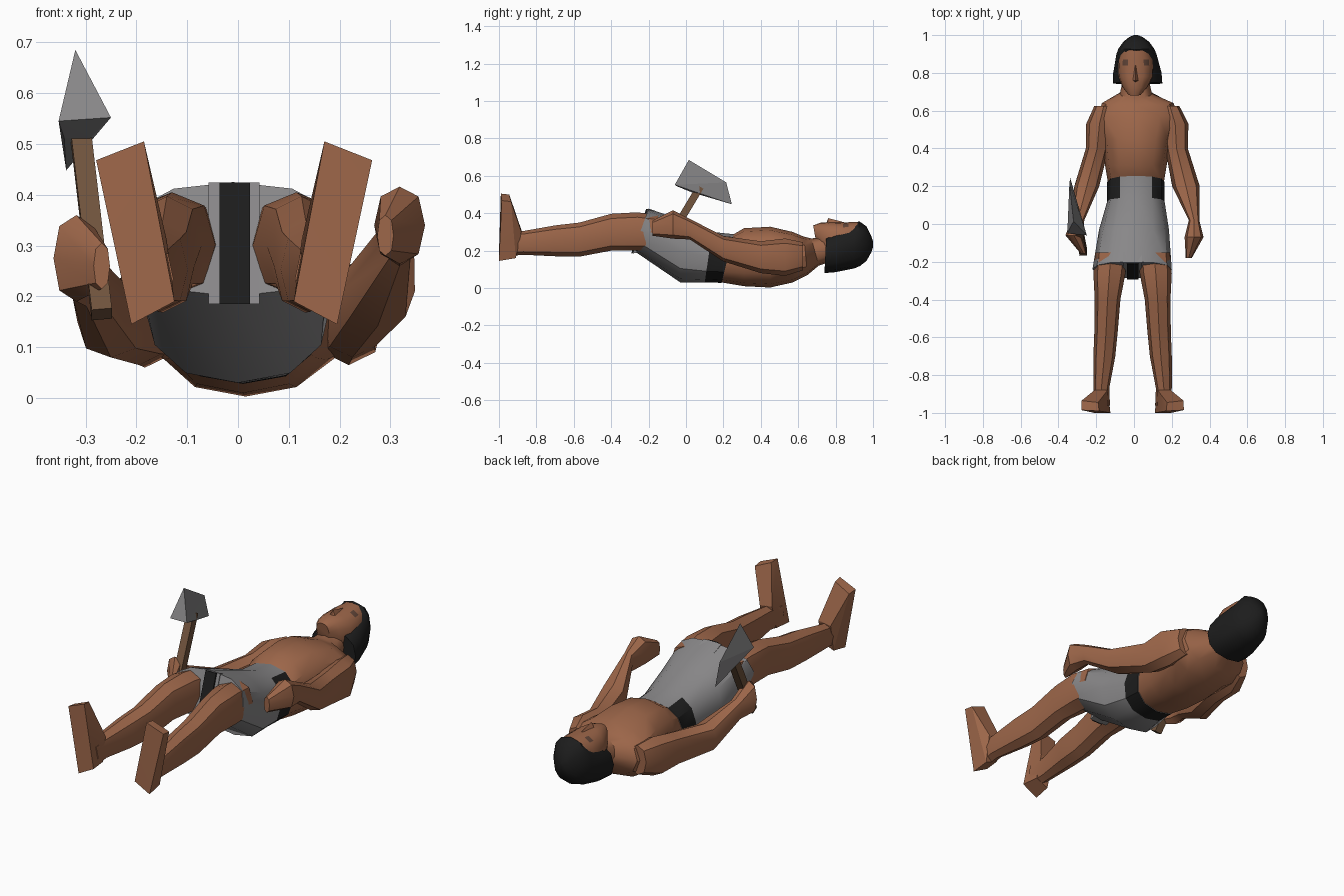
import bpy, bmesh, math
from mathutils import Vector


def material(name, rgb):
    m = bpy.data.materials.new(name)
    m.diffuse_color = (*rgb, 1)
    return m


SKIN = material("skin", (0.34, 0.135, 0.068))
CLOTH = material("grey cloth", (0.25, 0.245, 0.25))
BLACK = material("black", (0.012, 0.012, 0.012))
STONE = material("grey stone", (0.24, 0.235, 0.24))
WOOD = material("brown wood", (0.16, 0.085, 0.045))
EYE = material("dark eye", (0.12, 0.06, 0.04))


def finish(name, bm, mats, angle):
    bmesh.ops.recalc_face_normals(bm, faces=bm.faces)
    me = bpy.data.meshes.new(name)
    bm.to_mesh(me)
    bm.free()
    for m in mats:
        me.materials.append(m)
    ob = bpy.data.objects.new(name, me)
    bpy.context.collection.objects.link(ob)
    if angle:
        bpy.context.view_layer.objects.active = ob
        ob.select_set(True)
        bpy.ops.object.shade_smooth_by_angle(angle=math.radians(angle))
        ob.select_set(False)
    return ob


def loft(name, rings, mats, n=12, rule=None, power=0.85, angle=35):
    """Rings along y: (y at top, y at bottom, centre x, half width, z low, z high)."""
    bm = bmesh.new()
    sp = lambda v: math.copysign(abs(v) ** power, v) if abs(v) > 1e-6 else 0
    loops = []
    for yt, yb, cx, hw, zl, zh in rings:
        loop = []
        for i in range(n):
            a = 2 * math.pi * i / n
            c, s = sp(math.cos(a)), sp(math.sin(a))
            loop.append(bm.verts.new((cx + hw * c,
                                      (yt + yb) / 2 + s * (yt - yb) / 2,
                                      (zl + zh) / 2 + s * (zh - zl) / 2)))
        loops.append(loop)
    for k, (p, q) in enumerate(zip(loops, loops[1:])):
        for i in range(n):
            j = (i + 1) % n
            f = bm.faces.new((p[i], p[j], q[j], q[i]))
            if rule:
                f.material_index = rule(k, f.calc_center_median())
    bm.faces.new(loops[0])
    bm.faces.new(loops[-1])
    return finish(name, bm, mats, angle)


def hull(name, pts, mat, angle=0):
    bm = bmesh.new()
    for p in pts:
        bm.verts.new(p)
    r = bmesh.ops.convex_hull(bm, input=bm.verts)
    junk = [g for g in r["geom_interior"] if isinstance(g, bmesh.types.BMVert)]
    if junk:
        bmesh.ops.delete(bm, geom=junk, context="VERTS")
    return finish(name, bm, [mat], angle)


# Torso and neck
loft("torso", [
    (.25, .19, .01, .148, .03, .285),
    (.31, .31, .01, .163, .01, .32),
    (.45, .45, .015, .18, .003, .328),
    (.57, .57, .02, .21, .03, .30),
    (.63, .65, .02, .19, .07, .275),
    (.67, .71, .01, .085, .12, .265),
    (.76, .80, .01, .065, .15, .28)], [SKIN])

# Kilt with black belt; the front apron covers the belt
loft("kilt", [
    (-.20, -.28, -.01, .21, .20, .425),
    (-.03, -.03, 0, .185, .03, .365),
    (.14, .10, .01, .152, .03, .30),
    (.255, .19, .01, .152, .028, .288)], [CLOTH, BLACK],
    rule=lambda k, c: int(k == 2 and not (c.z > .2 and abs(c.x - .01) < .06)))

# Hanging strip between the legs, grey border behind black
for nm, x0, x1, d, m in (("loincloth_border", -.058, .042, 0, CLOTH),
                         ("loincloth_strip", -.036, .024, .008, BLACK)):
    hull(nm, [(x, y, z) for x in (x0, x1) for y, z in (
        (-.205 - d, .424), (-.285 - d, .185), (-.15, .40), (-.2, .2))], m)

# Legs and feet, mirrored with a small offset
for side, s, off in (("left", 1, 0), ("right", -1, -.015)):
    leg = [(-.15, .105, .085, .20, .39), (-.26, .115, .085, .20, .405),
           (-.40, .125, .068, .20, .397), (-.57, .133, .062, .168, .35),
           (-.70, .142, .058, .17, .335), (-.87, .158, .042, .178, .305),
           (-.96, .152, .040, .17, .30)]
    loft(side + "_leg", [(y, y, s * x + off, w, a, b) for y, x, w, a, b in leg],
         [SKIN], n=8)
    foot = [(.17, -.99, .505), (.264, -.985, .468), (.195, -1, .145), (.11, -1, .19),
            (.175, -.945, .50), (.262, -.935, .462), (.125, -.88, .31),
            (.195, -.88, .30), (.19, -.91, .16), (.12, -.91, .19)]
    hull(side + "_foot", [(s * x + off, y, z) for x, y, z in foot], SKIN, 25)

# Arms: (y, centre x, half width, centre z, half height)
arms = {
    "left": [(.625, .19, .05, .17, .075), (.53, .218, .07, .165, .10),
             (.40, .225, .06, .165, .085), (.20, .275, .073, .21, .068),
             (.02, .318, .028, .315, .055), (-.07, .318, .05, .34, .076),
             (-.18, .29, .016, .32, .04)],
    "right": [(.625, -.16, .05, .17, .075), (.53, -.183, .07, .16, .10),
              (.40, -.195, .06, .15, .085), (.20, -.25, .066, .15, .07),
              (.02, -.298, .035, .235, .055), (-.06, -.318, .045, .275, .085),
              (-.155, -.268, .016, .26, .045)]}
for side, pts in arms.items():
    loft(side + "_arm", [(y, y, x, w, z - h, z + h) for y, x, w, z, h in pts],
         [SKIN], n=8)

# Face with eyes and nose
loft("face", [
    (.68, .695, .003, .035, .25, .335), (.72, .735, .005, .068, .18, .35),
    (.78, .78, .01, .092, .15, .352), (.84, .84, .01, .095, .15, .35),
    (.87, .87, .01, .093, .15, .352), (.92, .92, .01, .078, .16, .352)],
    [SKIN, EYE], n=16,
    rule=lambda k, c: int(k == 3 and c.z > .3 and .022 < abs(c.x - .01) < .075))
hull("nose", [(-.012, .76, .34), (.028, .76, .34), (.008, .76, .374),
              (.008, .845, .352), (.008, .75, .345)], SKIN)

# Hair
loft("hair", [
    (.75, .74, .02, .130, .08, .275), (.80, .80, .018, .128, .085, .30),
    (.90, .90, .013, .106, .105, .338), (.925, .93, .012, .095, .118, .358),
    (.965, .965, .012, .068, .145, .33), (.99, .99, .01, .035, .19, .28),
    (1.0, 1.0, .01, .01, .22, .25)], [BLACK], angle=45)

# Axe handle
a, b = Vector((-.268, -.15, .165)), Vector((-.312, .075, .54))
d = (b - a).normalized()
u = d.cross(Vector((1, 0, 0))).normalized()
v = d.cross(u)
hull("axe_handle", [p + u * i * .02 + v * j * .02
                    for p in (a, b) for i in (-1, 1) for j in (-1, 1)], WOOD)

# Axe head: blunt triangular front tapering to a blade
hull("axe_head", [(-.32, .015, .685), (-.353, -.05, .545), (-.25, -.06, .552),
                  (-.342, .215, .565), (-.338, .245, .448),
                  (-.29, .03, .512), (-.342, .03, .512)], STONE)
